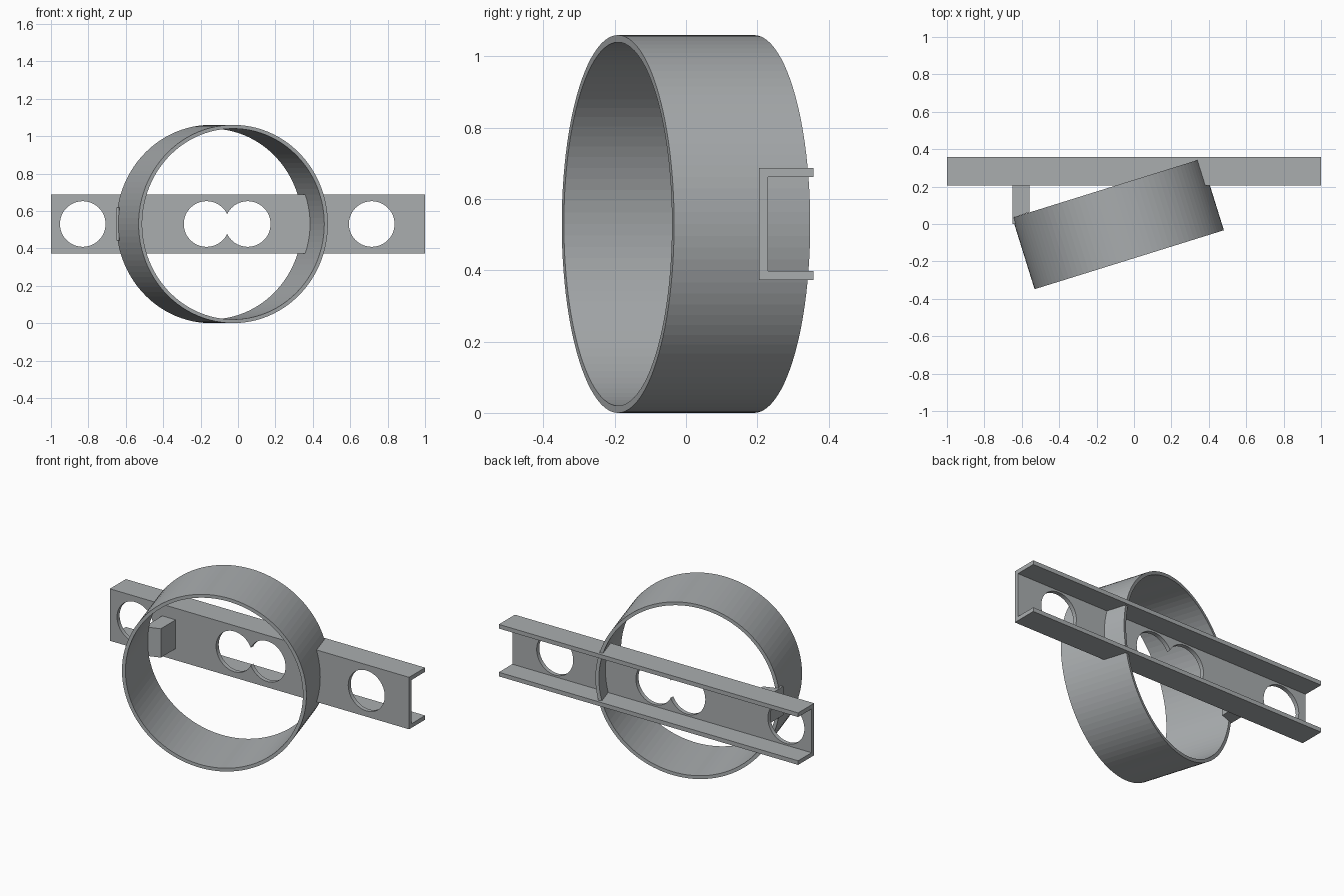
import bpy, bmesh, math
from mathutils import Matrix, Vector

cube = bpy.data.objects.get("Cube")
if cube:
    bpy.data.objects.remove(cube, do_unlink=True)

MID_Z = 0.53
COLOUR = (0.40, 0.42, 0.43, 1.0)
steel = bpy.data.materials.new("grey_steel")
steel.use_nodes = True
steel.diffuse_color = COLOUR
steel.node_tree.nodes["Principled BSDF"].inputs["Base Color"].default_value = COLOUR


def finish(name, bm):
    """Turn a bmesh into a named object in the scene."""
    bmesh.ops.recalc_face_normals(bm, faces=bm.faces)
    mesh = bpy.data.meshes.new(name)
    bm.to_mesh(mesh)
    bm.free()
    mesh.materials.append(steel)
    obj = bpy.data.objects.new(name, mesh)
    bpy.context.collection.objects.link(obj)
    return obj


def prism(name, profile, direction):
    """Extrude a closed 3D outline along a direction."""
    bm = bmesh.new()
    face = bm.faces.new([bm.verts.new(p) for p in profile])
    grown = bmesh.ops.extrude_face_region(bm, geom=[face], use_keep_orig=True)
    moved = [g for g in grown["geom"] if isinstance(g, bmesh.types.BMVert)]
    bmesh.ops.translate(bm, verts=moved, vec=Vector(direction))
    return finish(name, bm)


# Mounting channel: C-section open to the back
front, back, half, wall = 0.205, 0.358, 0.157, 0.025
section = [(back, half), (front, half), (front, -half), (back, -half),
           (back, wall - half), (front + wall, wall - half),
           (front + wall, half - wall), (back, half - wall)]
channel = prism("mounting_channel", [(-1, y, MID_Z + z) for y, z in section], (2, 0, 0))

# Round holes through the web, the middle two overlapping
for x in (-0.83, -0.168, 0.052, 0.715):
    bm = bmesh.new()
    place = Matrix.Translation((x, front, MID_Z)) @ Matrix.Rotation(math.pi / 2, 4, 'X')
    bmesh.ops.create_cone(bm, cap_ends=True, segments=64, radius1=0.122,
                          radius2=0.122, depth=0.2, matrix=place)
    cutter = finish("hole_cutter", bm)
    cutter.hide_render = True
    mod = channel.modifiers.new("hole", 'BOOLEAN')
    mod.operation = 'DIFFERENCE'
    mod.solver = 'EXACT'
    mod.object = cutter
    bpy.context.view_layer.objects.active = channel
    bpy.ops.object.modifier_apply(modifier=mod.name)
    bpy.data.objects.remove(cutter, do_unlink=True)

# Angled ring: rectangular wall section spun about the y axis
outer, inner, width = 0.53, 0.51, 0.2
bm = bmesh.new()
rim = [bm.verts.new(p) for p in ((outer, -width, 0), (outer, width, 0),
                                 (inner, width, 0), (inner, -width, 0))]
loop = [bm.edges.new((rim[i], rim[(i + 1) % 4])) for i in range(4)]
bmesh.ops.spin(bm, geom=rim + loop, cent=(0, 0, 0), axis=(0, 1, 0),
               angle=2 * math.pi, steps=100)
bmesh.ops.remove_doubles(bm, verts=bm.verts, dist=0.0005)
ring = finish("clamp_ring", bm)
ring.location = (-0.085, 0, MID_Z)
ring.rotation_euler = (0, 0, math.radians(17.3))

# Spacer block joining the ring to the channel, trimmed flush with the rim
outline = [(-0.65, 0.0), (-0.635, 0.0), (-0.631, 0.04), (-0.56, 0.063),
           (-0.56, front), (-0.65, front)]
prism("spacer_block", [(x, y, MID_Z - 0.087) for x, y in outline], (0, 0, 0.174))
